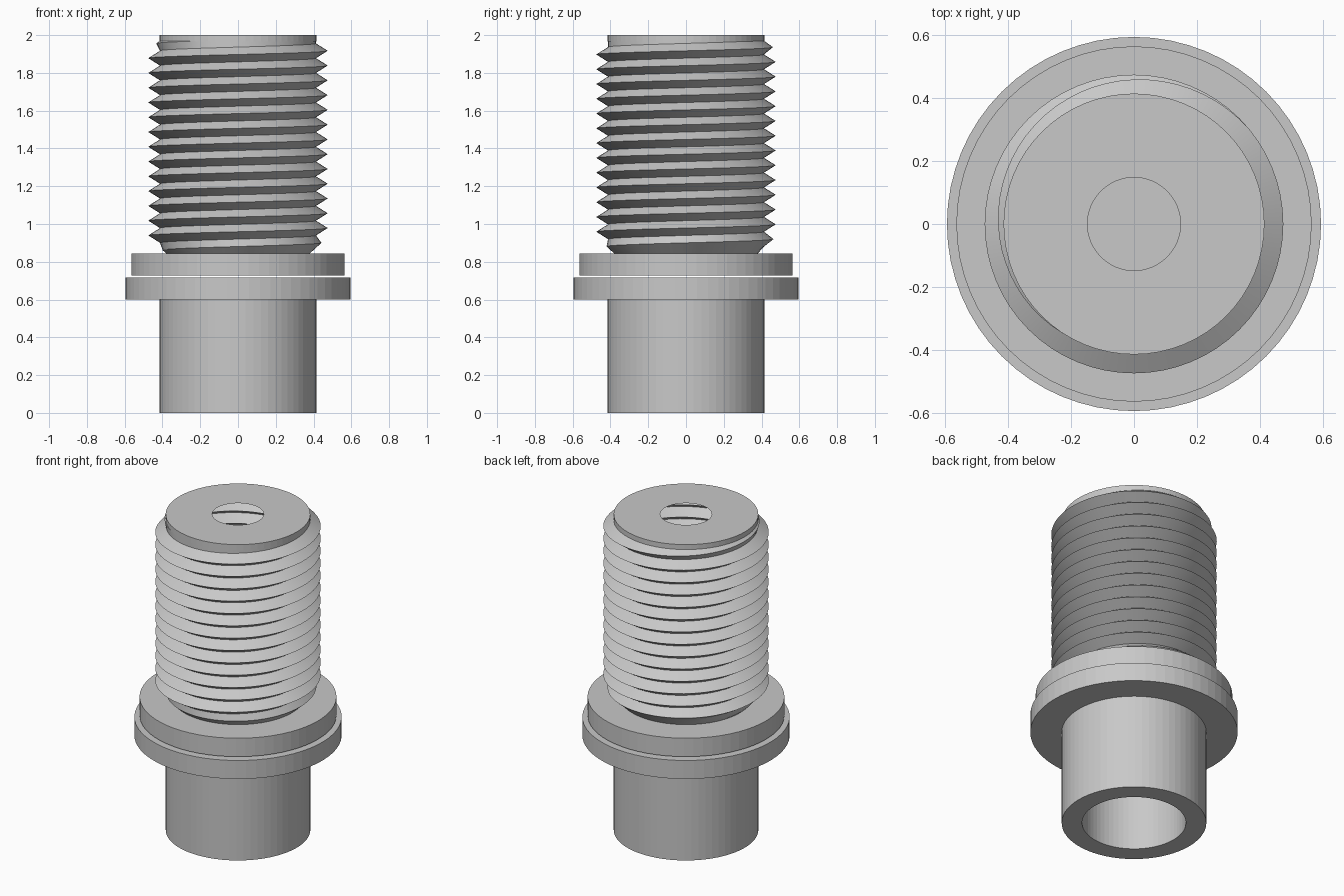
import bpy, bmesh, math

if "Cube" in bpy.data.objects:
    bpy.data.objects.remove(bpy.data.objects["Cube"])

SEG = 64
PITCH = 0.0782
ROOT, CREST = 0.413, 0.475
Z_LOW, Z_HIGH = 0.844, 1.97

grey = bpy.data.materials.new("satin grey")
grey.diffuse_color = (0.58, 0.58, 0.58, 1)
grey.use_nodes = True
grey.node_tree.nodes["Principled BSDF"].inputs["Base Color"].default_value = grey.diffuse_color


def finish(bm, name, outward=True):
    bmesh.ops.remove_doubles(bm, verts=bm.verts, dist=0.0002)
    if outward:
        bmesh.ops.recalc_face_normals(bm, faces=bm.faces)
    mesh = bpy.data.meshes.new(name)
    bm.to_mesh(mesh)
    bm.free()
    mesh.materials.append(grey)
    obj = bpy.data.objects.new(name, mesh)
    bpy.context.collection.objects.link(obj)
    return obj


def lathe(name, profile):
    """Spin an (r, z) profile around the z axis."""
    bm = bmesh.new()
    verts = [bm.verts.new((r, 0, z)) for r, z in profile]
    edges = [bm.edges.new(p) for p in zip(verts, verts[1:])]
    bmesh.ops.spin(bm, geom=verts + edges, cent=(0, 0, 0), axis=(0, 0, 1),
                   angle=2 * math.pi, steps=SEG, use_merge=False)
    return finish(bm, name)


# Lower tube with blind bore and wide flange
lathe("lower_tube", [(0, 0.6), (0.298, 0.6), (0.298, 0), (0.415, 0), (0.415, 0.6),
                     (0.595, 0.6), (0.595, 0.717), (0, 0.717)])

# Upper collar, separated from the flange by a narrow gap
lathe("upper_collar", [(0, 0.727), (0.565, 0.727), (0.565, Z_LOW), (0, Z_LOW)])

# Top cap with a round opening
lathe("top_cap", [(0.148, 2.0), (0.415, 2.0), (0.415, 1.965)])

# Hollow right-handed thread: rows alternate between root and crest
bm = bmesh.new()
z_start = 1.917 - 16 * PITCH
rows = 38
columns = []
for i in range(SEG + 1):
    a = 2 * math.pi * i / SEG
    column = []
    for j in range(rows):
        z = z_start + PITCH * (j / 2 + i / SEG)
        z = min(max(z, Z_LOW), Z_HIGH)
        r = CREST if j % 2 == 0 else ROOT
        # The crests run out at both ends
        r = min(r, 0.38 + 1.1 * (z - Z_LOW), ROOT + 1.4 * (Z_HIGH - z))
        column.append(bm.verts.new((r * math.cos(a), r * math.sin(a), z)))
    columns.append(column)
for left, right in zip(columns, columns[1:]):
    for j in range(rows - 1):
        bm.faces.new((left[j], right[j], right[j + 1], left[j + 1]))
bmesh.ops.dissolve_degenerate(bm, dist=0.0002, edges=bm.edges)
thread = finish(bm, "thread", outward=False)

# Smooth the thread flanks, keeping crests and roots sharp
bpy.context.view_layer.objects.active = thread
thread.select_set(True)
bpy.ops.object.shade_smooth_by_angle(angle=math.radians(25))
